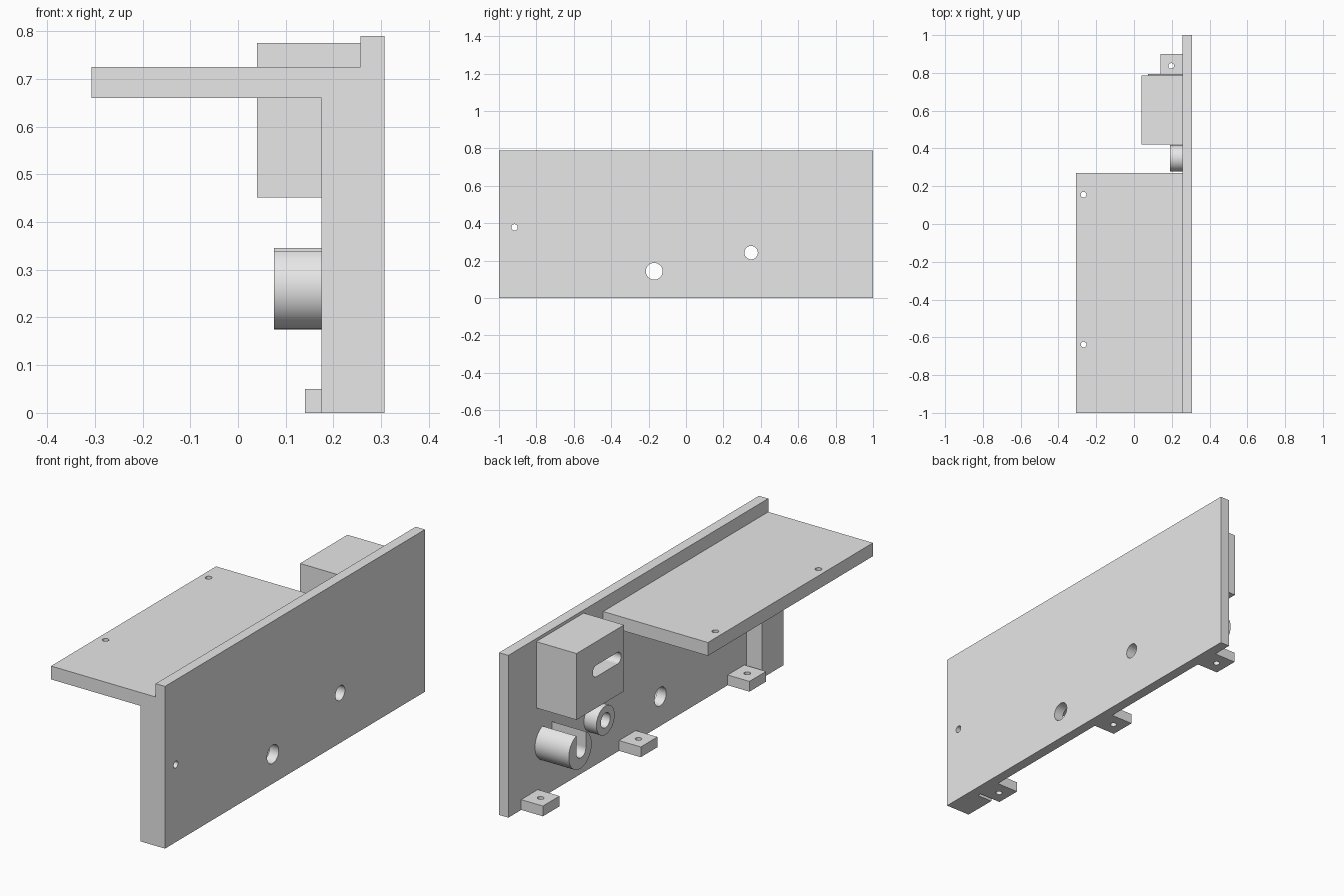
import bpy
import bmesh
from math import pi
from mathutils import Matrix, Vector

if "Cube" in bpy.data.objects:
    bpy.data.objects.remove(bpy.data.objects["Cube"], do_unlink=True)

grey = bpy.data.materials.new("plain grey")
grey.use_nodes = True
grey.diffuse_color = (0.8, 0.8, 0.8, 1)
grey.node_tree.nodes["Principled BSDF"].inputs["Base Color"].default_value = (0.8, 0.8, 0.8, 1)


def make(name, bm):
    mesh = bpy.data.meshes.new(name)
    bm.to_mesh(mesh)
    bm.free()
    mesh.materials.append(grey)
    obj = bpy.data.objects.new(name, mesh)
    bpy.context.collection.objects.link(obj)
    return obj


def box(name, x, y, z):
    """Box from its (low, high) range on each axis."""
    bm = bmesh.new()
    low, high = map(Vector, zip(x, y, z))
    fit = Matrix.Translation((low + high) / 2) @ Matrix.Diagonal((high - low).to_4d())
    bmesh.ops.create_cube(bm, size=1, matrix=fit)
    return make(name, bm)


def cylinder(name, centre, radius, length, axis="X", sides=48):
    bm = bmesh.new()
    turn = Matrix.Rotation(pi / 2, 4, "Y") if axis == "X" else Matrix()
    bmesh.ops.create_cone(bm, cap_ends=True, segments=sides, radius1=radius, radius2=radius,
                          depth=length, matrix=Matrix.Translation(centre) @ turn)
    return make(name, bm)


def cut(obj, *cutters):
    """Subtract each cutter, then delete it."""
    bpy.context.view_layer.objects.active = obj
    for cutter in cutters:
        cutter.hide_render = True
        mod = obj.modifiers.new("cut", "BOOLEAN")
        mod.operation = "DIFFERENCE"
        mod.solver = "EXACT"
        mod.object = cutter
        bpy.ops.object.modifier_apply(modifier=mod.name)
        bpy.data.objects.remove(cutter, do_unlink=True)


def smooth(obj):
    bpy.ops.object.select_all(action="DESELECT")
    obj.select_set(True)
    bpy.context.view_layer.objects.active = obj
    bpy.ops.object.shade_smooth_by_angle(angle=pi / 6)


BACK, FACE = 0.307, 0.257      # outer and inner side of the wall


def hole_x(y, z, radius):
    return cylinder("hole", (0.2, y, z), radius, 1, "X", 32)


def hole_z(x, y, z, radius=0.015):
    return cylinder("hole", (x, y, z), radius, 0.3, "Z", 24)


# Upright wall and the post behind its front end
PIN = (-0.917, 0.378, 0.017)
BOSS = (0.348, 0.243, 0.036)
wall = box("wall_plate", (FACE, BACK), (-1, 1), (0, 0.79))
cut(wall, hole_x(*PIN), hole_x(*BOSS), hole_x(-0.17, 0.143, 0.045))
post = box("front_post", (0.175, FACE), (-1, -0.834), (0, 0.66))
cut(post, hole_x(*PIN))

# Shelf with two screw holes along the free edge
shelf = box("shelf", (-BACK, FACE), (-1, 0.27), (0.66, 0.725))
cut(shelf, hole_z(-0.267, 0.155, 0.69), hole_z(-0.267, -0.638, 0.69))

# Slotted block
block = box("slotted_block", (0.04, FACE), (0.42, 0.785), (0.452, 0.775))
slot_z, slot_r = 0.632, 0.028
ends = (0.47, 0.632)
cut(block, *[cylinder("slot_end", (0.13, y, slot_z), slot_r, FACE - 0.006, "X", 32) for y in ends],
    box("slot_middle", (0.0, FACE - 0.002), ends, (slot_z - slot_r, slot_z + slot_r)))

# Round cradle with a channel open at the top
cradle = cylinder("cradle", ((0.075 + FACE) / 2, 0.707, 0.263), 0.088, FACE - 0.075)
cut(cradle, cylinder("channel_floor", (0.2, 0.7, 0.263), 0.037, 0.5, "X", 32),
    box("channel", (0, 0.4), (0.663, 0.737), (0.263, 0.5)))

# Short bored boss
boss = cylinder("bored_boss", ((0.19 + FACE) / 2, BOSS[0], BOSS[1]), 0.07, FACE - 0.19)
cut(boss, hole_x(*BOSS))

# Three drilled feet along the base
feet = []
for name, y in (("rear_foot", 0.837), ("middle_foot", 0.084), ("front_foot", -0.752)):
    foot = box(name, (0.14, FACE), (y - 0.064, y + 0.064), (0, 0.05))
    cut(foot, hole_z(0.197, y, 0.025))
    feet.append(foot)

for part in (wall, post, shelf, block, cradle, boss, *feet):
    smooth(part)
